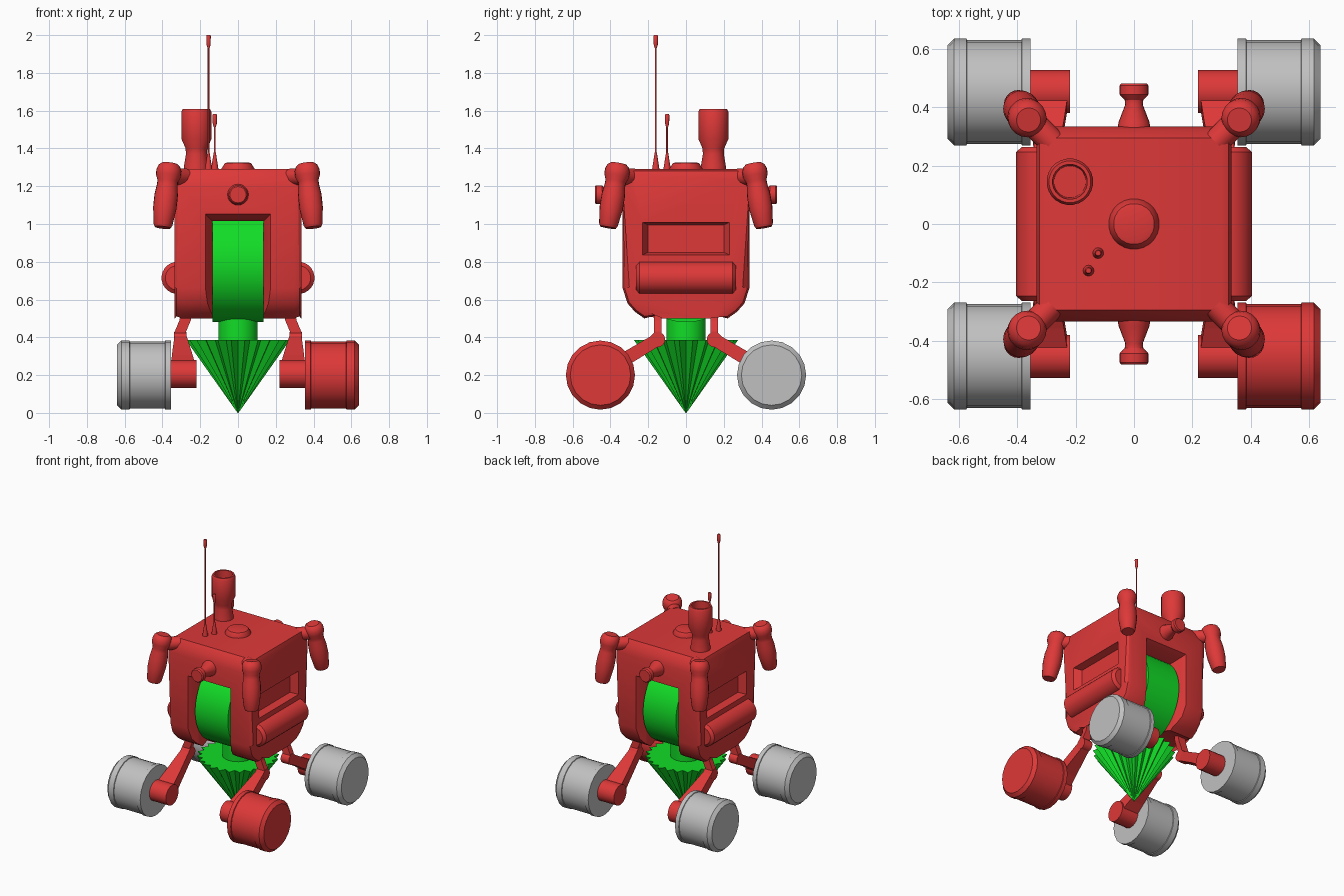
import bpy, bmesh, math
from mathutils import Vector

if "Cube" in bpy.data.objects:
    bpy.data.objects.remove(bpy.data.objects["Cube"])


def material(name, rgb):
    m = bpy.data.materials.new(name)
    m.diffuse_color = (*rgb, 1)
    m.use_nodes = True
    m.node_tree.nodes["Principled BSDF"].inputs["Base Color"].default_value = m.diffuse_color
    return m


RED = material("red", (0.73, 0.04, 0.04))
GREEN = material("green", (0.006, 0.72, 0.02))
GREY = material("grey", (0.53, 0.53, 0.53))


def finish(name, bm, mat):
    bmesh.ops.recalc_face_normals(bm, faces=bm.faces)
    me = bpy.data.meshes.new(name)
    bm.to_mesh(me)
    bm.free()
    ob = bpy.data.objects.new(name, me)
    bpy.context.collection.objects.link(ob)
    if mat:
        me.materials.append(mat)
    return ob


def smooth(ob, degrees=32):
    for p in ob.data.polygons:
        p.use_smooth = True
    ob.data.set_sharp_from_angle(angle=math.radians(degrees))


def loft_bm(rings):
    """Skin a stack of equal-length point rings and cap both ends."""
    bm = bmesh.new()
    vs = [[bm.verts.new(p) for p in ring] for ring in rings]
    n = len(rings[0])
    for a, b in zip(vs, vs[1:]):
        for i in range(n):
            j = (i + 1) % n
            bm.faces.new((a[i], a[j], b[j], b[i]))
    bm.faces.new(vs[0])
    bm.faces.new(vs[-1])
    return bm


def turned(name, base, axis, profile, n, mat):
    """Lathe a (radius, distance) profile along an axis from a base point."""
    base, axis = Vector(base), Vector(axis).normalized()
    u = axis.orthogonal().normalized()
    v = axis.cross(u)
    rings = []
    for r, d in profile:
        rings.append([base + axis * d + (u * math.cos(t) + v * math.sin(t)) * r
                      for t in (2 * math.pi * (i + 0.5) / n for i in range(n))])
    ob = finish(name, loft_bm(rings), mat)
    smooth(ob)
    return ob


def cut(ob, rings):
    cutter = finish("cutter", loft_bm(rings), None)
    cutter.hide_render = True
    mod = ob.modifiers.new("cut", 'BOOLEAN')
    mod.operation, mod.solver, mod.object = 'DIFFERENCE', 'EXACT', cutter
    bpy.context.view_layer.objects.active = ob
    bpy.ops.object.modifier_apply(modifier="cut")
    bpy.data.objects.remove(cutter)


# Body: side profile extruded across x, with rounded side rims
half = [(0.13, 0.535), (0.22, 0.50), (0.27, 0.535), (0.31, 0.58), (0.335, 0.66),
        (0.335, 1.19), (0.325, 1.25), (0.295, 1.29)]
outline = half + [(-y, z) for y, z in reversed(half)]
bm = loft_bm([[(x, y, z) for y, z in outline] for x in (-0.335, 0.335)])
rim = [e for e in bm.edges if abs(e.verts[0].co.x - e.verts[1].co.x) < 0.01]
bmesh.ops.bevel(bm, geom=rim, offset=0.035, segments=2, profile=0.5, affect='EDGES')
body = finish("body", bm, RED)


# Slot for the drum, flared at the front and back openings
def slot_ring(y, hx, top):
    return [(-hx, y, 0.2), (hx, y, 0.2), (hx, y, top), (-hx, y, top)]


cut(body, [slot_ring(-0.42, 0.21, 1.09), slot_ring(-0.25, 0.135, 1.015),
           slot_ring(0.25, 0.135, 1.015), slot_ring(0.42, 0.21, 1.09)])

# Side recesses and the bars below them
for s, side in ((-1, "left"), (1, "right")):
    cut(body, [[(s * x, -hy, lo), (s * x, hy, lo), (s * x, hy, hi), (s * x, -hy, hi)]
               for x, hy, lo, hi in ((0.285, 0.20, 0.85, 0.995), (0.35, 0.24, 0.832, 1.013))])
    turned(side + "_bar", (s * 0.32, -0.265, 0.715), (0, 1, 0),
           [(0.065, 0), (0.085, 0.018), (0.085, 0.512), (0.065, 0.53)], 24, RED)
smooth(body, 25)

# Green drum, drill column and fluted drill
turned("drum", (-0.134, 0, 0.79), (1, 0, 0), [(0.31, 0), (0.31, 0.268)], 48, GREEN)
turned("drill_column", (0, 0, 0.36), (0, 0, 1), [(0.105, 0), (0.105, 0.2)], 24, GREEN)
teeth = 24
rings = []
for scale, z in ((0.008, 0.0), (1, 0.385)):
    ring = []
    for i in range(teeth * 2):
        r = (0.277 if i % 2 else 0.242) * scale
        t = math.pi * i / teeth
        ring.append((r * math.cos(t), r * math.sin(t), z))
    rings.append(ring)
finish("drill", loft_bm(rings), GREEN)

# Roof cap, chimney and antennas
turned("roof_cap", (0, 0, 1.28), (0, 0, 1),
       [(0.087, 0), (0.087, 0.015), (0.07, 0.042), (0.055, 0.046)], 24, RED)
turned("chimney", (-0.22, 0.145, 1.28), (0, 0, 1),
       [(0.068, 0), (0.066, 0.03), (0.056, 0.09), (0.058, 0.12), (0.08, 0.17), (0.08, 0.315),
        (0.072, 0.33), (0.06, 0.33), (0.055, 0.18)], 24, RED)
for name, x, y, top in (("tall_antenna", -0.156, -0.16, 2.0), ("short_antenna", -0.123, -0.10, 1.582)):
    h = top - 1.28
    turned(name, (x, y, 1.28), (0, 0, 1),
           [(0.02, 0), (0.018, 0.02), (0.007, 0.09), (0.005, 0.1), (0.005, h - 0.07),
            (0.011, h - 0.05), (0.012, h - 0.005), (0.009, h)], 12, RED)

# Front and back nozzles
for s, end in ((-1, "front"), (1, "back")):
    turned(end + "_nozzle", (0, s * 0.32, 1.155), (0, s, 0),
           [(0.058, 0), (0.053, 0.03), (0.03, 0.09), (0.032, 0.105), (0.05, 0.125),
            (0.05, 0.155), (0.043, 0.163)], 20, RED)


# Legs: shin box section widening towards the hub
def shin_ring(sx, sy, x0, x1, y, z, t):
    dy, dz = 0.5 * t, 0.86 * t
    return [(sx * x0, sy * (y - dy), z - dz), (sx * x1, sy * (y - dy), z - dz),
            (sx * x1, sy * (y + dy), z + dz), (sx * x0, sy * (y + dy), z + dz)]


for sx, side in ((-1, "left"), (1, "right")):
    for sy, end in ((-1, "front"), (1, "back")):
        tag = end + "_" + side + "_"
        # Corner arm hanging from a short shoulder
        turned(tag + "shoulder", (sx * 0.28, sy * 0.28, 1.25), (sx, sy, 0),
               [(0.045, 0), (0.045, 0.11)], 16, RED)
        turned(tag + "arm", (sx * 0.362, sy * 0.357, 1.32), (sx * 0.038, sy * 0.058, -0.35),
               [(0.042, 0), (0.057, 0.012), (0.066, 0.035), (0.066, 0.065), (0.054, 0.095),
                (0.055, 0.12), (0.062, 0.17), (0.062, 0.24), (0.05, 0.33), (0.042, 0.345)],
               20, RED)
        # Thigh, knee, shin and hub
        finish(tag + "thigh", loft_bm(
            [[(sx * (x + a * 0.03), sy * (0.15 + b * 0.02), z)
              for a, b in ((-1, -1), (1, -1), (1, 1), (-1, 1))]
             for x, z in ((0.265, 0.58), (0.28, 0.49), (0.305, 0.43), (0.305, 0.385))]), RED)
        turned(tag + "knee", (sx * 0.272, sy * 0.15, 0.388), (sx, 0, 0),
               [(0.04, 0), (0.04, 0.066)], 16, RED)
        finish(tag + "shin", loft_bm([
            shin_ring(sx, sy, 0.275, 0.335, 0.15, 0.388, 0.034),
            shin_ring(sx, sy, 0.24, 0.35, 0.34, 0.275, 0.036),
            shin_ring(sx, sy, 0.222, 0.355, 0.455, 0.205, 0.045)]), RED)
        turned(tag + "hub", (sx * 0.22, sy * 0.455, 0.205), (sx, 0, 0),
               [(0.074, 0), (0.074, 0.16)], 20, RED)
        # Wheel: only the front right one is red
        turned(tag + "wheel", (sx * 0.355, sy * 0.453, 0.2), (sx, 0, 0),
               [(0.183, 0), (0.183, 0.03), (0.178, 0.032), (0.178, 0.218), (0.183, 0.22),
                (0.183, 0.262), (0.16, 0.285)], 20, RED if sx > 0 and sy < 0 else GREY)
